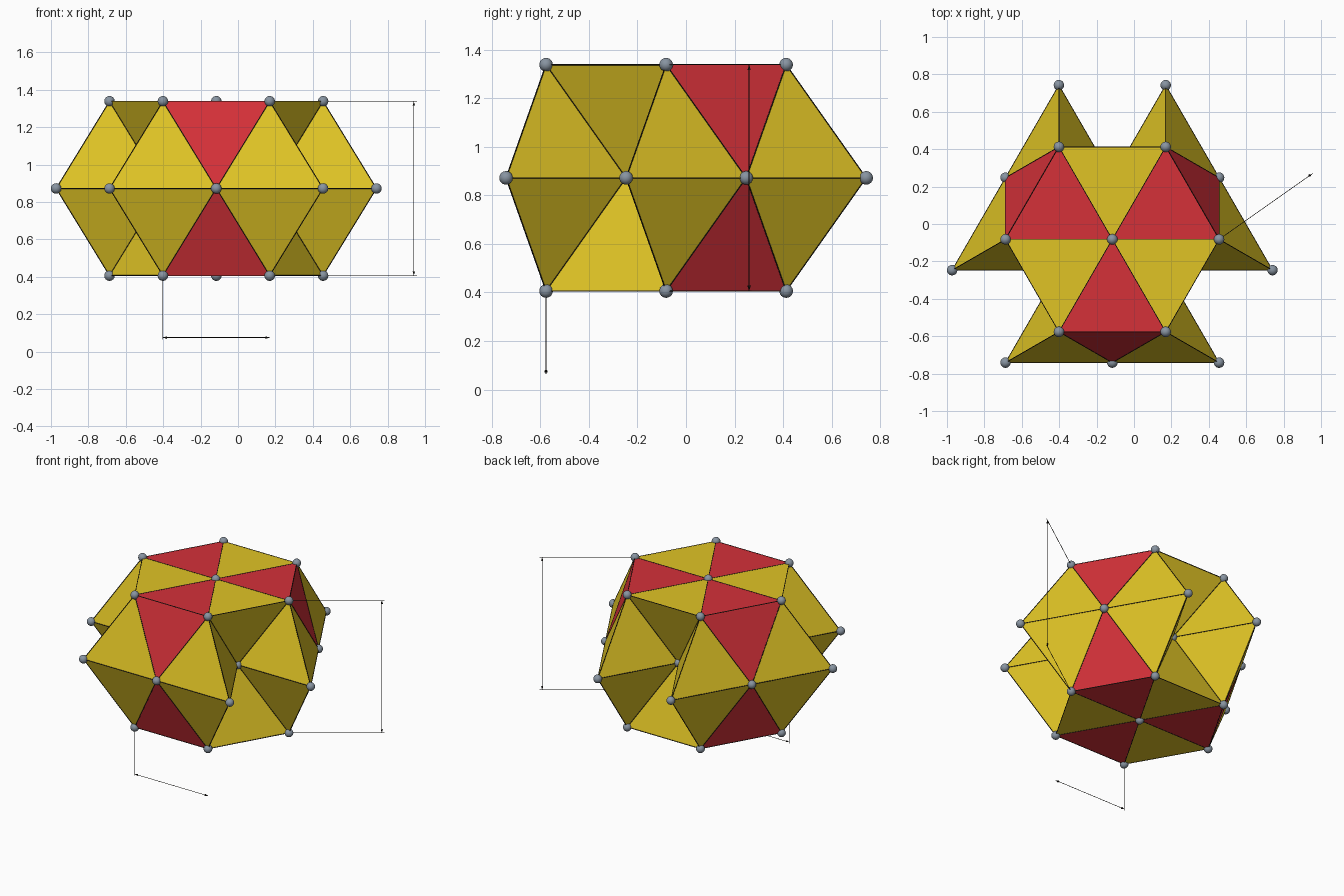
import bpy, bmesh, math
from mathutils import Vector, Matrix

if "Cube" in bpy.data.objects:
    bpy.data.objects.remove(bpy.data.objects["Cube"])

A = 0.571                        # edge length
H = A * math.sqrt(2 / 3)         # layer spacing
CENTRE = Vector((-0.116, -0.082, 0.872))
R3 = math.sqrt(3)


def material(name, rgb):
    mat = bpy.data.materials.new(name)
    lin = [((c / 255 + 0.055) / 1.055) ** 2.4 for c in rgb]
    mat.diffuse_color = (*lin, 1)
    mat.use_nodes = True
    mat.node_tree.nodes["Principled BSDF"].inputs["Base Color"].default_value = mat.diffuse_color
    return mat


YELLOW = material("yellow", (224, 196, 37))
RED = material("red", (213, 49, 57))
GREY = material("slate grey", (136, 148, 161))
DARK = material("near black", (30, 28, 24))


def add_object(name, mesh, mat):
    mesh.materials.append(mat)
    obj = bpy.data.objects.new(name, mesh)
    bpy.context.collection.objects.link(obj)
    return obj


# Close-packed layers: points in edge-length units, layer 0 = middle, 1 = top
def up_tetra(x, y):
    s = R3 / 6
    return [(x, y, 1), (x - .5, y - s, 0), (x + .5, y - s, 0), (x, y + 2 * s, 0)]


octa = [(0, 0, 1), (-.5, -R3 / 2, 1), (.5, -R3 / 2, 1),
        (0, -2 / R3, 0), (-.5, -R3 / 6, 0), (.5, -R3 / 6, 0)]
down_tetra = [(0, 0, 1), (1, 0, 1), (.5, -R3 / 2, 1), (.5, -R3 / 6, 0)]

# Repeat the cells in three turns, then mirror top to bottom
cells = []
for side in (1, -1):
    groups = [("tetrahedra", up_tetra(0, 0), 0)]
    for k in range(3):
        groups += [("octahedra", octa, k), ("tetrahedra", down_tetra, k),
                   ("tetrahedra", up_tetra(-.5, -R3 / 2), k),
                   ("tetrahedra", up_tetra(.5, -R3 / 2), k)]
    for kind, pts, k in groups:
        rot = Matrix.Rotation(k * math.tau / 3, 3, 'Z')
        out = []
        for x, y, z in pts:
            p = rot @ Vector((x * A, y * A, z * H * side))
            out.append(CENTRE + p)
        cells.append((kind, out))


def key(p):
    return tuple(round(c, 3) + 0.0 for c in p)


# Collect the faces of every cell; faces shared by two cells are inside
faces = {}
points = {}
for kind, pts in cells:
    mid = sum(pts, Vector()) / len(pts)
    n = len(pts)
    for p in pts:
        points.setdefault(key(p), p)
    for i in range(n):
        for j in range(i + 1, n):
            for k in range(j + 1, n):
                a, b, c = pts[i], pts[j], pts[k]
                if max((a - b).length, (b - c).length, (c - a).length) > A * 1.1:
                    continue
                if (b - a).cross(c - a).dot(a - mid) < 0:
                    b, c = c, b
                tri = (key(a), key(b), key(c))
                faces.setdefault(frozenset(tri), []).append((kind, tri))
shell = [f[0] for f in faces.values() if len(f) == 1]

# Coloured polyhedra
names = list(points)
index = {p: i for i, p in enumerate(names)}
for kind, mat in (("tetrahedra", YELLOW), ("octahedra", RED)):
    mesh = bpy.data.meshes.new(kind)
    mesh.from_pydata([points[p] for p in names], [],
                     [[index[p] for p in tri] for k, tri in shell if k == kind])
    add_object(kind, mesh, mat)

# Balls on the vertices
bm = bmesh.new()
for p in points.values():
    bmesh.ops.create_uvsphere(bm, u_segments=20, v_segments=12, radius=0.028,
                              matrix=Matrix.Translation(p))
for f in bm.faces:
    f.smooth = True
mesh = bpy.data.meshes.new("vertex_balls")
bm.to_mesh(mesh)
bm.free()
add_object("vertex_balls", mesh, GREY)


def rod(bm, a, b, r1, r2=None, sides=6):
    a, b = Vector(a), Vector(b)
    d = b - a
    m = Matrix.Translation((a + b) / 2) @ d.to_track_quat('Z', 'Y').to_matrix().to_4x4()
    bmesh.ops.create_cone(bm, cap_ends=True, segments=sides, radius1=r1,
                          radius2=r1 if r2 is None else r2, depth=d.length, matrix=m)


# Dark outlines along the edges
bm = bmesh.new()
edges = {frozenset((t[i], t[i - 1])) for _, t in shell for i in range(3)}
for e in edges:
    a, b = e
    rod(bm, points[a], points[b], 0.0025)
mesh = bpy.data.meshes.new("edge_lines")
bm.to_mesh(mesh)
bm.free()
add_object("edge_lines", mesh, DARK)


# Measuring lines with arrowheads at both ends
def measure(name, a, b, extensions):
    bm = bmesh.new()
    a, b = Vector(a), Vector(b)
    d = (b - a).normalized() * 0.022
    rod(bm, a, b, 0.0018)
    rod(bm, a + d, a, 0.007, 0)
    rod(bm, b - d, b, 0.007, 0)
    for p, q in extensions:
        rod(bm, p, q, 0.0018)
    mesh = bpy.data.meshes.new(name)
    bm.to_mesh(mesh)
    bm.free()
    add_object(name, mesh, DARK)


cx, cy, cz = CENTRE
lo, hi = cz - H, cz + H
yf = cy - A * R3 / 2
measure("width_measure", (cx - A / 2, yf, 0.075), (cx + A / 2, yf, 0.075),
        [((cx - A / 2, yf, lo), (cx - A / 2, yf, 0.065))])
measure("height_measure", (0.94, 0.26, lo), (0.94, 0.26, hi),
        [((cx + A, cy, z), (0.955, 0.27, z)) for z in (lo, hi)])
